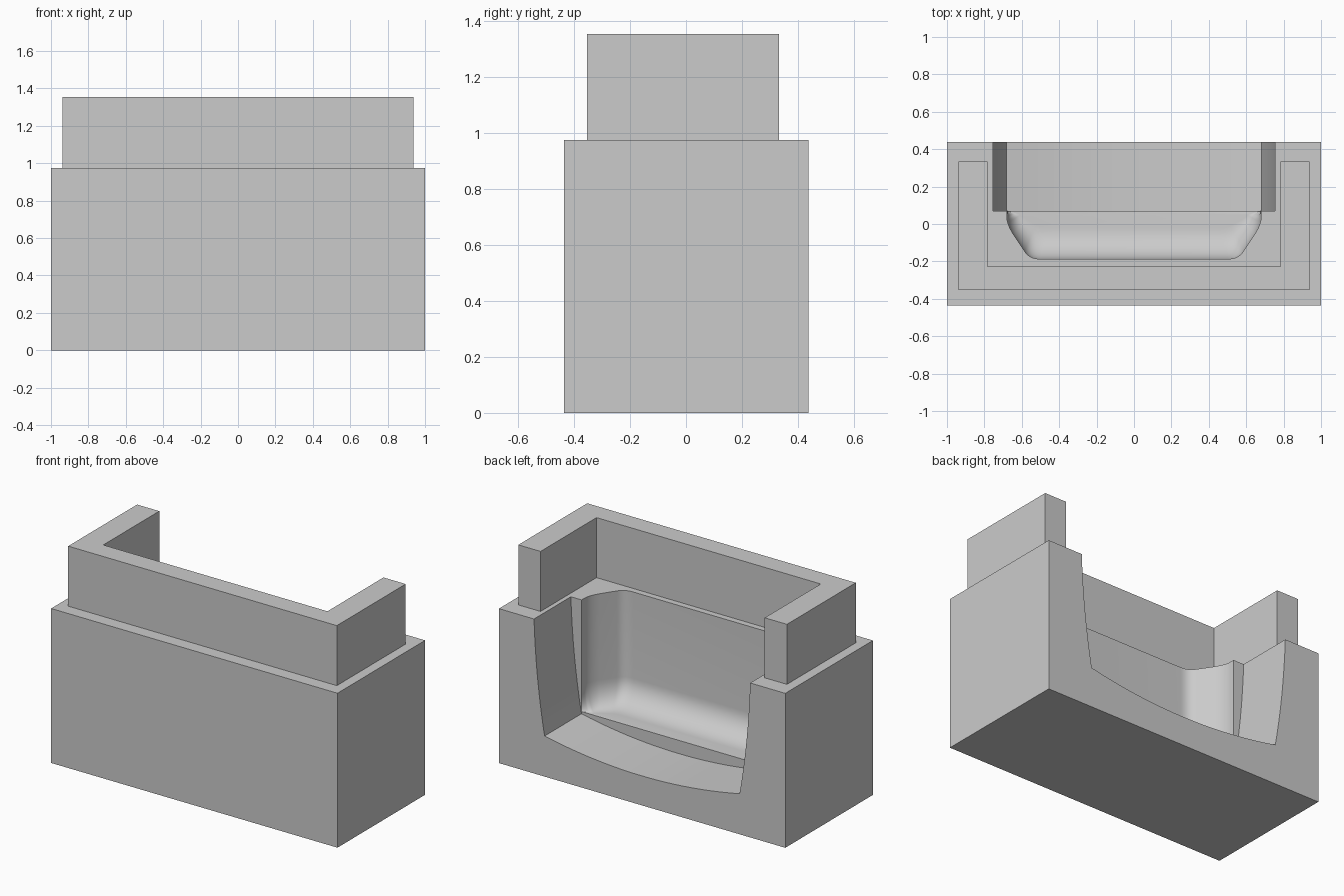
import bpy, bmesh, math
from mathutils import Vector

if "Cube" in bpy.data.objects:
    bpy.data.objects.remove(bpy.data.objects["Cube"], do_unlink=True)

grey = bpy.data.materials.new("plain grey")
grey.use_nodes = True
colour = (0.6, 0.6, 0.6, 1)
grey.diffuse_color = colour
grey.node_tree.nodes["Principled BSDF"].inputs["Base Color"].default_value = colour

TOP, STEP, FLOOR = 0.975, 0.07, 0.27


def loft(name, rings):
    """Solid skinned through rings of equal length, capped at both ends."""
    bm = bmesh.new()
    loops = [[bm.verts.new(p) for p in ring] for ring in rings]
    for a, b in zip(loops, loops[1:]):
        for i in range(len(a)):
            j = (i + 1) % len(a)
            bm.faces.new((a[i], a[j], b[j], b[i]))
    bm.faces.new(loops[0])
    bm.faces.new(loops[-1])
    bmesh.ops.recalc_face_normals(bm, faces=bm.faces)
    mesh = bpy.data.meshes.new(name)
    bm.to_mesh(mesh)
    bm.free()
    mesh.materials.append(grey)
    ob = bpy.data.objects.new(name, mesh)
    bpy.context.collection.objects.link(ob)
    return ob


def extrude_z(name, outline, z0, z1):
    return loft(name, [[(x, y, z) for x, y in outline] for z in (z0, z1)])


def bend(a, c, b, steps=8):
    """Quadratic curve from a to b pulled towards c."""
    a, c, b = Vector(a), Vector(c), Vector(b)
    ts = [i / steps for i in range(steps + 1)]
    return [tuple(a * (1 - t) ** 2 + c * 2 * t * (1 - t) + b * t * t) for t in ts]


def mirrored(half):
    return half + [(-x, y) for x, y in reversed(half)]


# Main block
block = extrude_z("block", mirrored([(1, 0.438), (1, -0.436)]), 0, TOP)

# Opening through the back: bowed sides and sagging floor
side = [(0.755, 1.2)] + bend((0.755, TOP), (0.742, 0.6), (0.681, 0.256))
sag = [(0.681 * k / 12, 0.186 + 0.07 * (k / 12) ** 2) for k in range(11, 0, -1)]
section = mirrored(side + sag)
opening = loft("opening_cutter", [[(x, y, z) for x, z in section] for y in (STEP, 0.6)])

# Basin: tapered plan with rounded corners and a filleted floor
plan = mirrored([(0.68, 0.09), (0.68, STEP)]
                + bend((0.68, 0.04), (0.68, 0.0), (0.645, -0.055))
                + bend((0.585, -0.145), (0.56, -0.187), (0.5, -0.187)))


def basin_ring(angle):
    inset = 1 - math.cos(angle)
    z = FLOOR + 0.16 * (1 - math.sin(angle))
    ring = []
    for x, y in plan:
        depth = max(0, (STEP - y) / 0.257)
        if depth > 0:
            x *= 1 - 0.1 * inset * min(1, 5 * depth)
            y = STEP - (STEP - y) * (1 - 0.65 * inset)
        ring.append((x, y, z))
    return ring


rings = [[(x, y, 1.2) for x, y in plan]]
rings += [basin_ring(math.pi / 2 * i / 10) for i in range(11)]
basin = loft("basin_cutter", rings)

# Carve the block
bpy.context.view_layer.objects.active = block
for cutter in (opening, basin):
    cutter.hide_render = True
    mod = block.modifiers.new("carve", "BOOLEAN")
    mod.operation = "DIFFERENCE"
    mod.solver = "EXACT"
    mod.object = cutter
    bpy.ops.object.modifier_apply(modifier=mod.name)
    bpy.data.objects.remove(cutter, do_unlink=True)

bpy.ops.object.select_all(action="DESELECT")
block.select_set(True)
bpy.ops.object.shade_smooth_by_angle(angle=math.radians(30))

# U-shaped rim wall on top, open at the back
rim_half = [(0.783, -0.226), (0.783, 0.333), (0.938, 0.333), (0.938, -0.354)]
extrude_z("rim_wall", mirrored(rim_half), TOP, 1.354)
